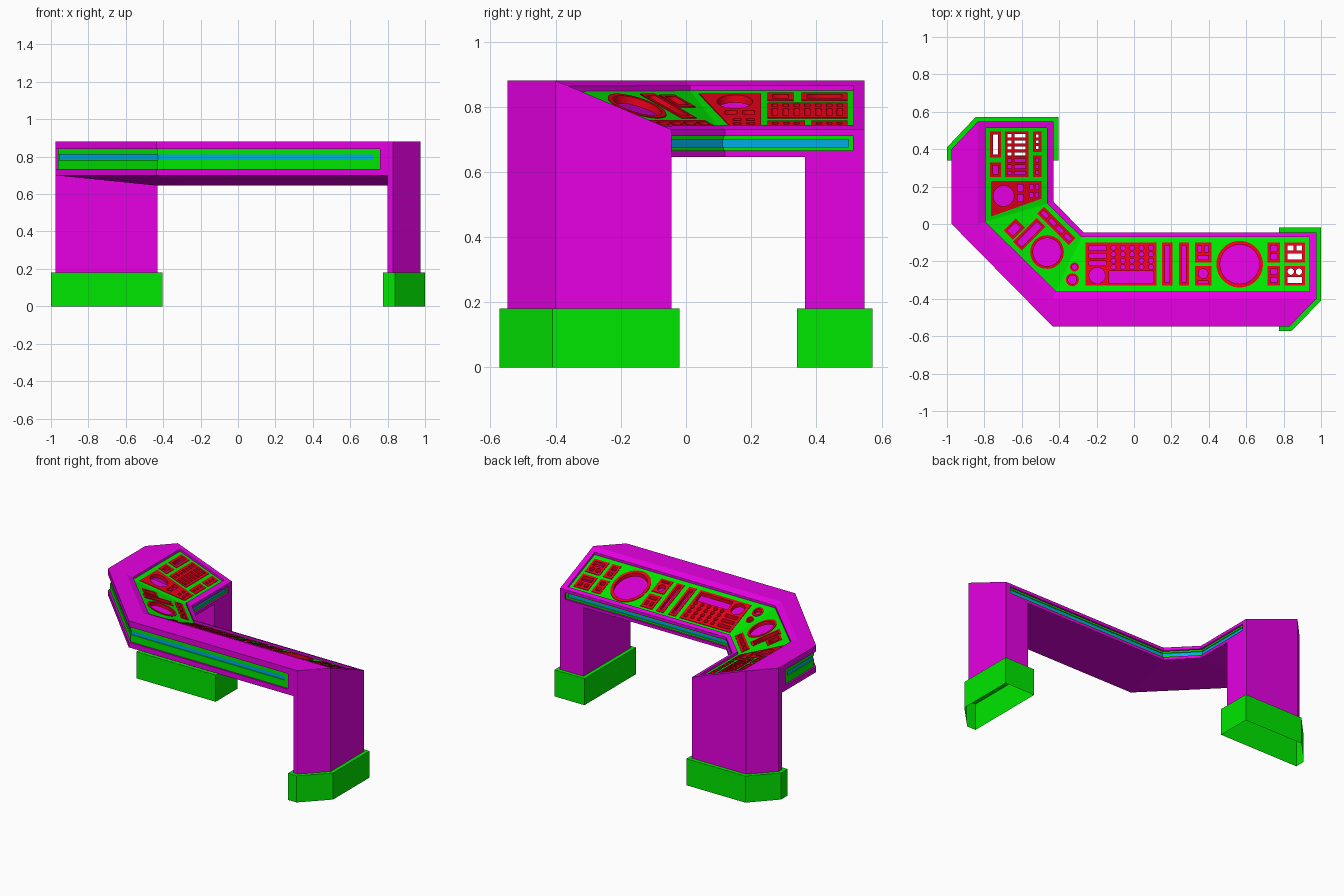
import bpy, bmesh
from math import sin, cos, pi, radians
from mathutils import Vector

cube = bpy.data.objects.get("Cube")
if cube:
    bpy.data.objects.remove(cube)


def material(name, rgb):
    m = bpy.data.materials.new(name)
    m.use_nodes = True
    m.diffuse_color = (*rgb, 1)
    m.node_tree.nodes["Principled BSDF"].inputs["Base Color"].default_value = (*rgb, 1)
    return m


MAGENTA = material("magenta", (0.8, 0, 0.77))
GREEN = material("green", (0, 0.8, 0))
RED = material("red", (0.8, 0, 0.01))
BLUE = material("blue", (0, 0.42, 0.8))

TOP, LOW, SILL, LIP, FOOT = 0.88, 0.73, 0.70, 0.645, 0.18


def link(name, mesh, mat):
    mesh.materials.clear()
    mesh.materials.append(mat)
    ob = bpy.data.objects.new(name, mesh)
    bpy.context.collection.objects.link(ob)
    return ob


def build(name, faces, mat):
    bm = bmesh.new()
    for f in faces:
        bm.faces.new([bm.verts.new(p) for p in f])
    bmesh.ops.remove_doubles(bm, verts=bm.verts, dist=0.0005)
    bmesh.ops.recalc_face_normals(bm, faces=bm.faces)
    mesh = bpy.data.meshes.new(name)
    bm.to_mesh(mesh)
    bm.free()
    return link(name, mesh, mat)


def slope(x, y):
    """Height of the sloping console surface: front, left and corner planes."""
    return max(TOP - 0.4225 * (y + 0.40), TOP - 0.370 * (x + 0.835),
               TOP - 0.2873 * (x + y + 0.835))


def at(p, z):
    return (p[0], p[1], z)


def on_slope(p, d=0):
    return (p[0], p[1], slope(*p) + d)


def offset(path, d, closed=False):
    """Move a plan path to its right by d with mitred corners."""
    pts = [Vector(p) for p in path]
    n = len(pts)
    norms = []
    for i in range(n if closed else n - 1):
        e = (pts[(i + 1) % n] - pts[i]).normalized()
        norms.append(Vector((e.y, -e.x)))
    out = []
    for i, p in enumerate(pts):
        a = norms[i - 1] if closed or i > 0 else norms[0]
        b = norms[i] if i < len(norms) else norms[-1]
        out.append(p + (a + b) * (d / (1 + a.dot(b))))
    return out


def trim(path, m):
    pts = [Vector(p) for p in path]
    a = pts[0] + (pts[1] - pts[0]).normalized() * m
    b = pts[-1] + (pts[-2] - pts[-1]).normalized() * m
    return [a] + pts[1:-1] + [b]


def bar_faces(path, z0, z1, d0, d1):
    """Closed box swept along a path, between two depths."""
    o, i = offset(path, d0), offset(path, d1)
    rings = [[at(a, z0), at(a, z1), at(b, z1), at(b, z0)] for a, b in zip(o, i)]
    faces = [rings[0], rings[-1]]
    for r, s in zip(rings, rings[1:]):
        faces += [[r[k], s[k], s[(k + 1) % 4], r[(k + 1) % 4]] for k in range(4)]
    return faces


def frame(name, path, z0, h0, h1, z1, margin, d0, d1, mat):
    """Wall with one long slot left open between h0 and h1."""
    t = trim(path, margin)
    parts = [(path, z0, h0), (path, h1, z1),
             ([path[0], t[0]], h0, h1), ([t[-1], path[-1]], h0, h1)]
    for k, (p, a, b) in enumerate(parts):
        build(f"{name}_{k + 1}", bar_faces(p, a, b, d0, d1), mat)
    return t


def grooved_wall(name, path, zs, m1, m2):
    z0, g0, c0, c1, g1, z1 = zs
    t = frame(name + "_wall", path, z0, g0, g1, z1, m1, 0, 0.012, MAGENTA)
    u = frame(name + "_channel", t, g0, c0, c1, g1, m2, 0.012, 0.02, GREEN)
    build(name + "_light_strip", bar_faces(u, c0, c1, 0.018, 0.023), BLUE)
    build(name + "_lining", bar_faces(t, g0 - 0.01, g1 + 0.01, 0.024, 0.027), MAGENTA)


# Side walls with recessed light strips
front, back, left, inner_x, inner_y = -0.548, 0.548, -0.975, -0.43, -0.045
right = 0.975
outer_path = [(0.80, front), (-0.435, front), (left, 0), (left, 0.365)]
inner_path = [(inner_x, back), (inner_x, 0.12), (-0.27, inner_y), (right, inner_y)]
grooved_wall("outer", outer_path, (SILL, 0.735, 0.783, 0.811, 0.84, TOP), 0.04, 0.035)
grooved_wall("inner", inner_path, (LIP, 0.665, 0.677, 0.699, 0.71, LOW), 0.035, 0.015)

# Underside
inside = [(0.80, inner_y), (-0.27, inner_y), (inner_x, 0.12), (inner_x, 0.365)]
build("underside", [[at(outer_path[k], SILL), at(outer_path[k + 1], SILL),
                     at(inside[k + 1], LIP), at(inside[k], LIP)] for k in range(3)], MAGENTA)


# Hollow legs and feet
def leg(name, pts, tops):
    n = len(pts)
    nxt = pts[1:] + pts[:1]
    build(name + "_leg", [[at(a, FOOT), at(b, FOOT), at(b, zb), at(a, za)]
                          for a, b, (za, zb) in zip(pts, nxt, tops)], MAGENTA)
    rim = offset(pts, -0.025, True)
    faces = []
    for k in range(n):
        j = (k + 1) % n
        faces.append([at(rim[k], 0), at(rim[j], 0), at(rim[j], FOOT), at(rim[k], FOOT)])
        faces.append([at(rim[k], FOOT), at(rim[j], FOOT), at(pts[j], FOOT), at(pts[k], FOOT)])
    build(name + "_foot", faces, GREEN)


leg("right", [(right, inner_y), (right, -0.40), (0.83, front), (0.80, front), (0.80, inner_y)],
    [(LOW, TOP), (TOP, TOP), (TOP, TOP), (SILL, LIP), (LIP, LIP)])
leg("left", [(left, 0.365), (left, 0.40), (-0.835, back), (inner_x, back), (inner_x, 0.365)],
    [(TOP, TOP), (TOP, TOP), (TOP, LOW), (LIP, LIP), (LIP, SILL)])

# Flat top ledge
B, C = (-0.435, -0.40), (-0.835, 0)
ledge = [[(right, -0.40), (0.83, front), (-0.435, front), B],
         [(-0.435, front), (left, 0), C, B],
         [(left, 0), (left, 0.40), (-0.835, back), C]]
build("top_ledge", [[at(p, TOP) for p in f] for f in ledge], MAGENTA)

# Sloping border around the sunken panel
border = [(right, -0.40), B, C, (-0.835, back), (inner_x, back),
          (inner_x, 0.12), (-0.27, inner_y), (right, inner_y)]
a, b, c, d, e, f, g, h = panel = [(0.937, -0.36), (-0.416, -0.36), (-0.795, 0.012), (-0.795, 0.514),
                                  (-0.465, 0.514), (-0.465, 0.11), (-0.282, -0.07), (0.937, -0.07)]
faces = []
for k in range(8):
    j = (k + 1) % 8
    faces.append([on_slope(border[k]), on_slope(border[j]), on_slope(panel[j]), on_slope(panel[k])])
    faces.append([on_slope(panel[k]), on_slope(panel[j]),
                  on_slope(panel[j], -0.026), on_slope(panel[k], -0.026)])
build("panel_border", faces, MAGENTA)


# Pierced plates laid on the slope
def plate(name, loops, mid, half, mat):
    cu = bpy.data.curves.new(name, "CURVE")
    cu.dimensions, cu.fill_mode, cu.extrude = "2D", "BOTH", half
    for loop in loops:
        s = cu.splines.new("POLY")
        s.points.add(len(loop) - 1)
        for pt, p in zip(s.points, loop):
            pt.co = (p[0], p[1], 0, 1)
        s.use_cyclic_u = True
    tmp = bpy.data.objects.new(name + "_outline", cu)
    bpy.context.collection.objects.link(tmp)
    dg = bpy.context.evaluated_depsgraph_get()
    mesh = bpy.data.meshes.new_from_object(tmp.evaluated_get(dg))
    bpy.data.objects.remove(tmp)
    for v in mesh.vertices:
        v.co.z += slope(v.co.x, v.co.y) + mid
    link(name, mesh, mat)


def box(x0, y0, x1, y1):
    return [(x0, y0), (x1, y0), (x1, y1), (x0, y1)]


def disc(x, y, r, n=28):
    return [(x + r * cos(2 * pi * k / n), y + r * sin(2 * pi * k / n)) for k in range(n)]


def tilted(x, y, w, l, deg=45):
    co, si = cos(radians(deg)), sin(radians(deg))
    return [(x + u * co - v * si, y + u * si + v * co)
            for u, v in box(-l / 2, -w / 2, l / 2, w / 2)]


def grid(x0, y0, x1, y1, cols, rows, gap=0.016):
    w, t = (x1 - x0 + gap) / cols, (y1 - y0 + gap) / rows
    return [box(x0 + i * w, y0 + j * t, x0 + (i + 1) * w - gap, y0 + (j + 1) * t - gap)
            for i in range(cols) for j in range(rows)]


def framed_box(x0, y0, x1, y1, cols=1, rows=1, m=0.016):
    return box(x0, y0, x1, y1), grid(x0 + m, y0 + m, x1 - m, y1 - m, cols, rows)


def ring(x, y, r, t):
    return disc(x, y, r), [disc(x, y, r - t)]


def panel_section(name, outline, items):
    plate(name + "_panel", [outline] + [o for o, _ in items.values()], -0.02, 0.004, GREEN)
    for part, (o, holes) in items.items():
        plate(part, [o] + holes, -0.025, 0.012, RED)


lo0, lo1, hi0, hi1 = -0.33, -0.225, -0.205, -0.10
keys = [disc(-0.11 + 0.05 * i, -0.128 - 0.034 * j, 0.013, 10) for i in range(5) for j in range(4)]
panel_section("front", [a, b, g, h], {
    "keypad": (box(-0.26, lo0, 0.12, hi1), keys + [disc(-0.197, -0.275, 0.043),
               box(-0.135, -0.315, 0.105, -0.25)] + grid(-0.24, -0.22, -0.15, -0.118, 1, 3)),
    "slider_1": framed_box(0.15, lo0, 0.205, hi1),
    "slider_2": framed_box(0.24, lo0, 0.295, hi1),
    "switch_box": (box(0.325, hi0, 0.415, hi1), grid(0.342, -0.15, 0.398, -0.118, 2, 1)
                   + [box(0.342, -0.188, 0.398, -0.168)]),
    "dial_box": (box(0.325, lo0, 0.415, lo1), [disc(0.37, -0.265, 0.025),
                 box(0.342, -0.318, 0.398, -0.304)]),
    "large_dial": ring(0.565, -0.215, 0.125, 0.02),
    "narrow_box_1": framed_box(0.715, hi0, 0.78, hi1, 1, 2),
    "narrow_box_2": framed_box(0.715, lo0, 0.78, lo1, 1, 2),
    "end_box_1": (box(0.805, hi0, 0.915, hi1), grid(0.822, -0.143, 0.898, -0.116, 2, 1)
                  + [box(0.822, -0.19, 0.898, -0.157)]),
    "end_box_2": (box(0.805, lo0, 0.915, lo1), [disc(0.838, -0.255, 0.017),
                  disc(0.882, -0.255, 0.017), box(0.822, -0.315, 0.898, -0.283)]),
    "small_dial_1": ring(-0.318, -0.23, 0.024, 0.009),
    "small_dial_2": ring(-0.33, -0.298, 0.035, 0.012),
})

strip = [tilted(-0.415 + k * 0.041, -0.01 - k * 0.041, 0.022, 0.042, -45)
         for k in (-1.5, -0.5, 0.5, 1.5)]
panel_section("corner", [b, c, f, g], {
    "corner_dial": ring(-0.465, -0.15, 0.09, 0.015),
    "corner_square": (tilted(-0.64, -0.027, 0.07, 0.09), [tilted(-0.64, -0.027, 0.042, 0.062)]),
    "corner_screen": (tilted(-0.56, -0.055, 0.065, 0.18), [tilted(-0.56, -0.055, 0.038, 0.152)]),
    "corner_strip": (tilted(-0.415, -0.01, 0.05, 0.24, -45), strip),
})

panel_section("left", [c, d, e, f], {
    "dial_plate": ([(-0.765, 0.04), (-0.495, 0.135), (-0.495, 0.23), (-0.765, 0.23)],
                   [disc(-0.697, 0.15, 0.055)] + grid(-0.622, 0.12, -0.593, 0.21, 1, 2)
                   + grid(-0.555, 0.145, -0.51, 0.21, 2, 2)),
    "tall_window": framed_box(-0.77, 0.355, -0.71, 0.495),
    "small_window": framed_box(-0.77, 0.25, -0.71, 0.33),
    "button_bank": (box(-0.69, 0.25, -0.565, 0.495), grid(-0.676, 0.264, -0.654, 0.481, 1, 7)
                    + grid(-0.64, 0.264, -0.579, 0.481, 1, 7)),
    "side_bank_1": framed_box(-0.54, 0.385, -0.495, 0.495, 1, 3),
    "side_bank_2": framed_box(-0.54, 0.25, -0.495, 0.365, 1, 3),
})
